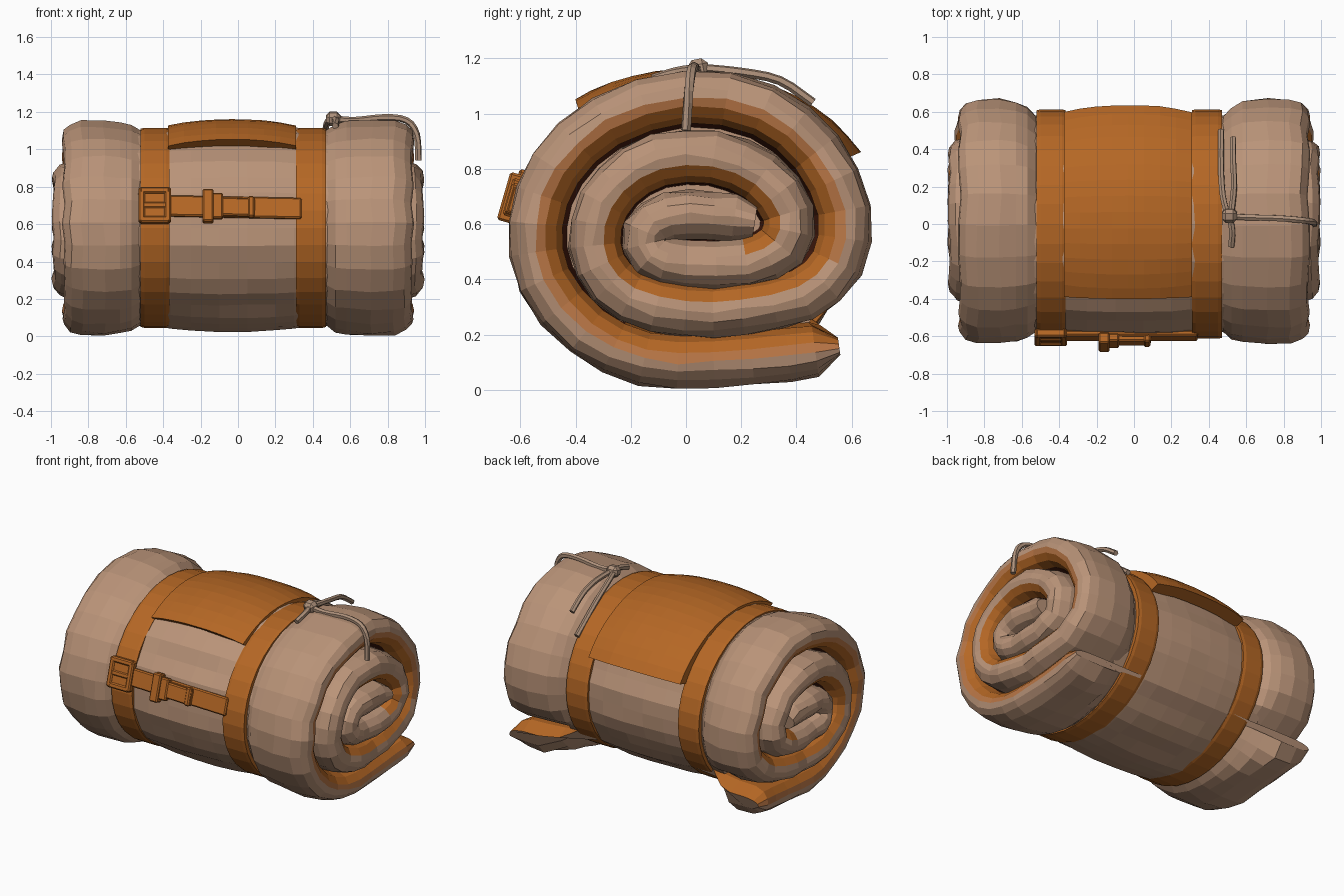
import bpy, bmesh, math, random
from mathutils import Vector

if "Cube" in bpy.data.objects:
    bpy.data.objects.remove(bpy.data.objects["Cube"])
random.seed(4)
CZ = 0.58


def mat(name, c):
    m = bpy.data.materials.new(name)
    m.diffuse_color = (*c, 1)
    m.use_nodes = True
    m.node_tree.nodes["Principled BSDF"].inputs["Base Color"].default_value = m.diffuse_color
    return m


TAN = mat("tan cloth", (0.49, 0.295, 0.19))
ORANGE = mat("orange cloth", (0.46, 0.135, 0.018))
FADED = mat("faded orange", (0.48, 0.18, 0.06))
DARK = mat("dark gap", (0.08, 0.015, 0.006))
CORD = mat("brown grey cord", (0.42, 0.28, 0.195))


def skin(name, loops, mats, closed=False, rule=None):
    """Join equal point loops into one solid; rule(i, j) picks the material of a face."""
    bm = bmesh.new()
    rows = [[bm.verts.new(p) for p in l] for l in loops]
    n, k = len(rows), len(rows[0])
    for i in range(n if closed else n - 1):
        for j in range(k):
            a, b = rows[i], rows[(i + 1) % n]
            f = bm.faces.new((a[j], a[(j + 1) % k], b[(j + 1) % k], b[j]))
            f.material_index = rule(i, j) if rule else 0
    if not closed:
        bm.faces.new(rows[0])
        bm.faces.new(rows[-1])
    bmesh.ops.recalc_face_normals(bm, faces=bm.faces)
    me = bpy.data.meshes.new(name)
    bm.to_mesh(me)
    bm.free()
    for m in mats:
        me.materials.append(m)
    ob = bpy.data.objects.new(name, me)
    bpy.context.collection.objects.link(ob)
    return ob


def spline(pts, sub):
    """Catmull-Rom smoothing of a path."""
    v = [Vector(p) for p in pts]
    v = [2 * v[0] - v[1]] + v + [2 * v[-1] - v[-2]]
    out = []
    for i in range(1, len(v) - 2):
        a, b, c, d = v[i - 1:i + 3]
        for s in range(sub):
            t = s / sub
            out.append(0.5 * (2 * b + (c - a) * t + (2 * a - 5 * b + 4 * c - d) * t * t
                              + (3 * b - a - 3 * c + d) * t ** 3))
    return out + [v[-2]]


def ramp(x, a, b):
    t = min(1, max(0, (x - a) / (b - a)))
    return t * t * (3 - 2 * t)


# rolled mat: spiral centre line in (y, z), from the loose tail to the core
path = [(.555, .155), (.37, .13), (.1, .105), (-.15, .115), (-.36, .215), (-.51, .4), (-.54, .6),
        (-.47, .8), (-.29, .97), (0, 1.06), (.28, 1.01), (.47, .86), (.57, .65), (.545, .46),
        (.42, .345), (.2, .295), (0, .29), (-.2, .34), (-.31, .45), (-.325, .6), (-.25, .74),
        (-.1, .83), (.1, .84), (.27, .77), (.37, .64), (.345, .52), (.22, .46), (0, .455),
        (-.12, .49), (-.14, .57), (-.06, .625), (.1, .63), (.25, .61)]
line = spline([(0, *p) for p in path], 2)
N = len(line)

# half cross-section: (x measured back from the end, offset across the thickness)
edge = [(.22, .5), (.1, .48), (.04, .38), (.008, .2), (0, .02), (.008, -.16), (.04, -.36), (.1, -.48), (.22, -.5)]


def half(end, inner):
    return [(x, .5) for x in reversed(inner)] + [(end - d, n) for d, n in edge] + [(x, -.5) for x in inner]


def section(end):
    # the straps sit off centre, so the inner rings differ on each side
    left = half(end, [.63, .57, .522, .2])
    return half(end, [.58, .52, .472, .15]) + [(-x, n) for x, n in reversed(left)]


offs = [n for _, n in section(1)]


def cloth_side(i, j):
    """Tan outside, orange inside, dark deep in the gaps."""
    m = (offs[j] + offs[(j + 1) % len(offs)]) / 2
    u = i / N
    if m < -.46 and u > .1:
        return 3
    hi, lo = (.08, -.2) if u < .4 else (-.08, -.2) if u < .79 else (-.45, -.45)
    return 0 if m > hi else (1 if m > lo else 2)


loops = []
for i, c in enumerate(line):
    t = (line[min(i + 1, N - 1)] - line[max(i - 1, 0)]).normalized()
    nrm = Vector((0, -t.z, t.y))
    u = i / (N - 1)
    th = .195 * (0.35 if i == 0 else 0.95 if i == 1 else 0.7 if i == N - 1 else 1)
    if u > .8:
        th *= .93
    end = .935 + .055 * ramp(u, .36, .52) + random.uniform(-.008, .008)
    loop = []
    for x, n in section(end):
        p = c + nrm * n * th
        ax = x + .05 if x > 0 else -x
        g = 1 - ramp(ax, .44, .74)               # squeezed towards the straps
        y, z = p.y * (1 - .06 * g), (p.z - CZ) * (1 - .06 * g)
        e = math.hypot(y / .64, z / .58)
        lim = .86 if ax < .5 else .90 if ax < .53 else .97 if ax < .58 else 1.05 if ax < .64 else 1.4
        if e > lim:
            y, z = y * lim / e, z * lim / e
        j = random.uniform(-.007, .007) if n > 0 and ax > .54 else 0
        loop.append((x, y + nrm.y * j, max(.004, z + CZ + nrm.z * j)))
    loops.append(loop)
skin("rolled_mat", loops, [TAN, FADED, ORANGE, DARK], rule=cloth_side)

# middle of the roll, bulging between the straps, with soft folds
SEG = 36
loops = []
for x in (-.6, -.52, -.44, -.36, -.25, -.1, .05, .2, .3, .39, .47, .55):
    bulge = 1 - min(1, abs(x + .03) / .42) ** 3
    loop = []
    for k in range(SEG):
        a = math.tau * k / SEG
        r = .95 + .045 * bulge + (.012 * math.sin(k * 2.4) + random.uniform(-.006, .006)) * (.2 + bulge)
        loop.append((x, .61 * r * math.cos(a), CZ + .55 * r * math.sin(a)))
    loops.append(loop)
skin("roll_middle", loops, [TAN])


def band(name, x0, x1, a, b, thick):
    """Flat strap running all the way round the roll."""
    loops = []
    for k in range(SEG):
        t = math.tau * k / SEG
        cy, sz = math.cos(t), math.sin(t)
        loops.append([(x, (a - d) * cy, CZ + (b - d) * sz)
                      for x, d in ((x0, thick), (x0, .005), (x0 + .02, 0), (x1 - .02, 0), (x1, .005), (x1, thick))])
    skin(name, loops, [ORANGE], closed=True)


band("left_strap", -.52, -.365, .613, .535, .06)
band("right_strap", .31, .47, .613, .535, .06)

# padded orange flap over the top, from the front edge to the back
loops = []
for k in range(15):
    t = math.radians(29 + (127 - 29) * k / 14)
    xs = [-.375 + .685 * i / 8 for i in range(9)]
    top, low = [], []
    for x in xs:
        w = 1 - min(1, abs(x + .03) / .36) ** 2.5
        tt = t - (math.radians(1.5) * w if k == 14 else 0)
        r = .935 + .065 * w + random.uniform(-.003, .003)
        ay = .69 if math.cos(tt) < 0 else .725
        top.append((x, ay * r * math.cos(tt), CZ + .58 * r * math.sin(tt)))
        low.append((x, ay * (r - .13) * math.cos(tt), CZ + .58 * (r - .085) * math.sin(tt)))
    loops.append(top + low[::-1])
skin("top_flap", loops, [ORANGE])


def box(name, loc, size, tilt=-.28, roll=0, m=ORANGE, bevel=.008):
    bpy.ops.mesh.primitive_cube_add(size=1, location=loc, rotation=(tilt, roll, 0))
    ob = bpy.context.object
    ob.name = name
    ob.scale = size
    bpy.ops.object.transform_apply(location=False, rotation=False, scale=True)
    ob.data.materials.append(m)
    mod = ob.modifiers.new("bevel", 'BEVEL')
    mod.width = bevel
    mod.segments = 1
    return ob


# front cross strap with its buckles
box("cross_strap", (-.02, -.598, .69), (.72, .03, .115), roll=.02)
box("strap_tongue", (.0, -.622, .69), (.18, .035, .1), roll=.03)
box("strap_tip", (.07, -.622, .69), (.035, .045, .115))
box("middle_buckle", (-.16, -.632, .695), (.06, .06, .18))
box("middle_buckle_bar", (-.11, -.624, .695), (.06, .045, .14))
box("side_buckle_base", (-.445, -.6, .7), (.15, .04, .17))
for s in (-1, 1):
    box("side_buckle_post", (-.445 + s * .07, -.607, .7), (.035, .045, .19))
    box("side_buckle_rail", (-.445, -.607 + s * .022, .7 + s * .078), (.16, .045, .035))
box("side_buckle_pin", (-.445, -.612, .7), (.13, .03, .035))


def tube(name, pts, r):
    path = spline(pts, 3)
    loops = []
    for i, p in enumerate(path):
        t = (path[min(i + 1, len(path) - 1)] - path[max(i - 1, 0)]).normalized()
        s = t.cross(Vector((.3, .4, .8))).normalized()
        q = t.cross(s)
        loops.append([p + r * (s * math.cos(a) + q * math.sin(a)) for a in [math.tau * k / 6 for k in range(6)]])
    skin(name, loops, [CORD])


# tie cord on the right end
tube("cord_over_end", [(.5, .04, 1.165), (.62, .035, 1.155), (.78, .03, 1.17), (.9, .02, 1.155),
                       (.955, .01, 1.08), (.965, 0, .94)], .018)
tube("cord_hanging_back", [(.5, .05, 1.165), (.475, .15, 1.14), (.465, .3, 1.06), (.465, .5, .91)], .017)
tube("cord_loop_back", [(.52, .05, 1.165), (.535, .2, 1.15), (.53, .34, 1.12), (.53, .46, 1.04)], .017)
tube("cord_front_end", [(.51, .05, 1.165), (.525, -.04, 1.15), (.52, -.12, 1.125)], .018)
box("cord_knot", (.51, .045, 1.163), (.08, .075, .07), tilt=.2, m=CORD, bevel=.02)
